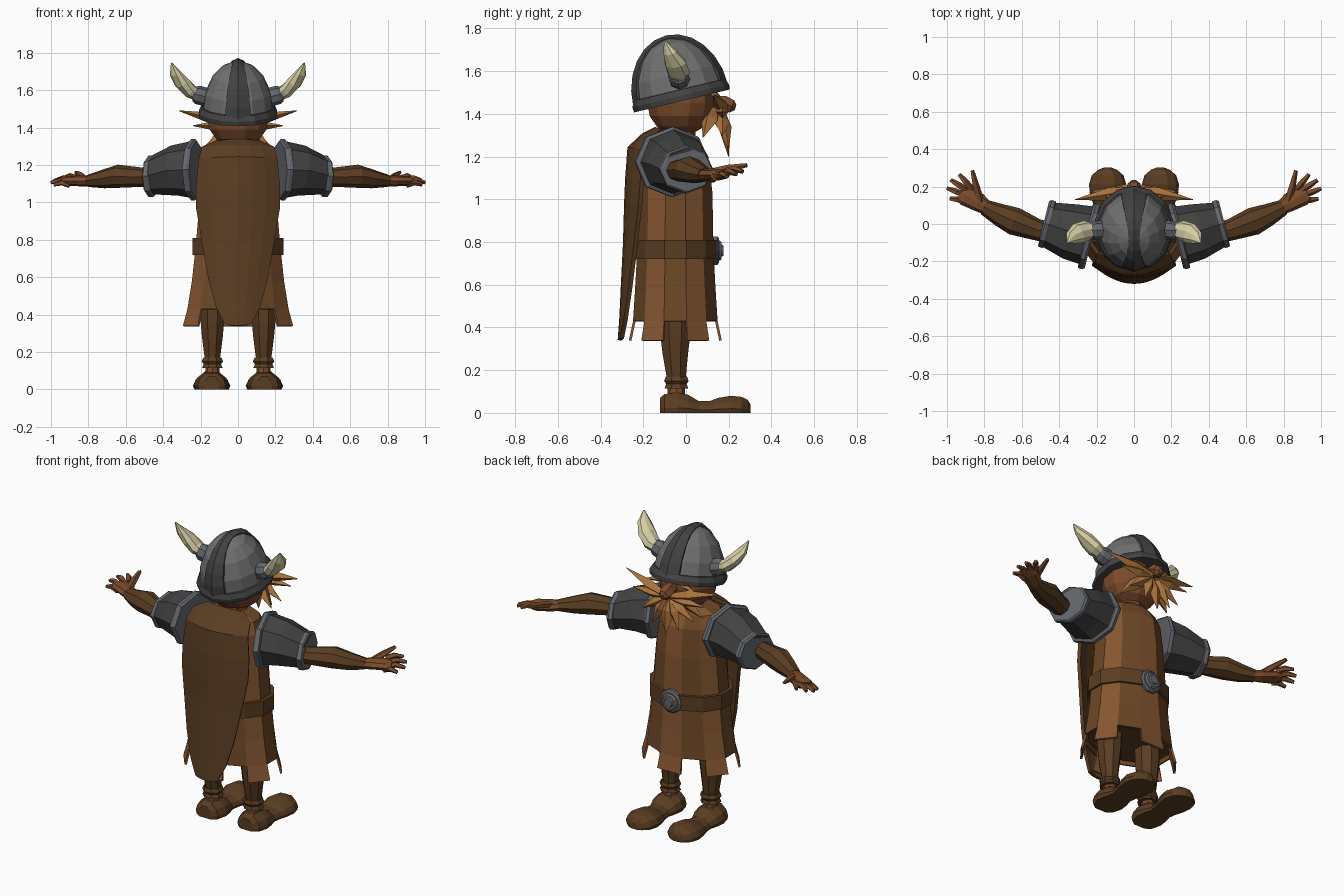
import bpy, bmesh, math
from mathutils import Vector, Matrix

if "Cube" in bpy.data.objects:
    bpy.data.objects.remove(bpy.data.objects["Cube"])

def material(name, r, g, b):
    lin = lambda c: (c / 255 / 12.92) if c < 11 else ((c / 255 + 0.055) / 1.055) ** 2.4
    m = bpy.data.materials.new(name)
    m.diffuse_color = (lin(r), lin(g), lin(b), 1)
    m.use_nodes = True
    m.node_tree.nodes["Principled BSDF"].inputs["Base Color"].default_value = m.diffuse_color
    return m

LIGHT = material("light leather", 134, 86, 49)
MID = material("mid leather", 108, 71, 38)
DARK = material("dark leather", 90, 61, 34)
SKIN = material("skin", 124, 76, 44)
HAIR = material("hair", 170, 114, 60)
STEEL = material("steel", 112, 112, 112)
IRON = material("dark iron", 66, 66, 67)
TRIM = material("trim steel", 100, 104, 110)
HORN = material("horn", 214, 207, 165)

def build(name, bm, *mats):
    bmesh.ops.recalc_face_normals(bm, faces=bm.faces[:])
    me = bpy.data.meshes.new(name)
    bm.to_mesh(me)
    bm.free()
    for m in mats:
        me.materials.append(m)
    ob = bpy.data.objects.new(name, me)
    bpy.context.collection.objects.link(ob)
    return ob

def loft(name, rings, *mats, caps=True, rule=None, skip=None):
    """Skin closed rings of points; rule(row, col) picks the material."""
    bm = bmesh.new()
    vs = [[bm.verts.new(p) for p in r] for r in rings]
    n = len(rings[0])
    for i in range(len(vs) - 1):
        for j in range(n):
            if skip and skip(i, j):
                continue
            k = (j + 1) % n
            f = bm.faces.new((vs[i][j], vs[i][k], vs[i + 1][k], vs[i + 1][j]))
            f.material_index = rule(i, j) if rule else 0
    if caps:
        bm.faces.new(vs[0])
        bm.faces.new(vs[-1])
    return build(name, bm, *mats)

def oval(c, rx, ry, n, off=0.0):
    return [(c[0] + rx * math.cos(2 * math.pi * (j + off) / n),
             c[1] + ry * math.sin(2 * math.pi * (j + off) / n), c[2]) for j in range(n)]

def tube(name, path, mat, n=8, side=1, off=0.0):
    """Path entries: x, y, z, horizontal radius, vertical radius."""
    pts = [Vector((p[0] * side, p[1], p[2])) for p in path]
    rings = []
    for i, p in enumerate(pts):
        t = (pts[min(i + 1, len(pts) - 1)] - pts[max(i - 1, 0)]).normalized()
        ref = Vector((0, 0, 1)) if abs(t.z) < 0.9 else Vector((0, 1, 0))
        a = t.cross(ref).normalized()
        b = a.cross(t)
        rings.append([p + a * path[i][3] * math.cos(2 * math.pi * (j + off) / n)
                      + b * path[i][4] * math.sin(2 * math.pi * (j + off) / n) for j in range(n)])
    return loft(name, rings, mat)

# Tunic: twelve striped panels, the lighter ones hang lower as tabs
rows = [(0.34, .305, .225, -.05), (0.43, .28, .205, -.05), (0.58, .255, .195, -.05),
        (0.76, .235, .185, -.05), (1.03, .21, .18, -.05), (1.2, .195, .165, -.055),
        (1.27, .175, .13, -.06), (1.31, .08, .08, -.05)]
tunic = loft("tunic", [oval((0, y, z), rx, ry, 12, .5) for z, rx, ry, y in rows], LIGHT, MID,
             caps=False, rule=lambda i, j: j % 2, skip=lambda i, j: i == 0 and j % 2 == 1)
tunic.modifiers.new("thickness", 'SOLIDIFY').thickness = 0.012
loft("tunic_lining", [oval((0, -.05, .45), .26, .185, 12, .5),
                      oval((0, -.05, .47), .24, .17, 12, .5)], DARK)

# Belt and buckle
loft("belt", [oval((0, -.05, z), .252, .2, 12, .5) for z in (.72, .81)], DARK)
for nm, r, y, m in (("buckle", .07, .155, TRIM), ("buckle_ring", .05, .166, STEEL),
                    ("buckle_boss", .03, .175, TRIM)):
    tube(nm, [(0, .12, .76, r, r), (0, y - .008, .76, r, r), (0, y, .76, r * .85, r * .85)], m, 10)

# Cape: a tapered sheet that bows around the back
bm = bmesh.new()
grid = []
for z, w, y, curl in ((1.33, .12, -.14, .03), (1.3, .19, -.2, .05), (1.24, .205, -.265, .07),
                      (1.1, .22, -.275, .07), (.98, .22, -.28, .065), (.8, .19, -.285, .05),
                      (.6, .155, -.295, .035), (.45, .115, -.302, .02), (.34, .07, -.31, .01)):
    grid.append([bm.verts.new((w * u / 3, y + curl * (u / 3) ** 2,
                               z - (.02 if z > .4 else -.02) * 0.5 * (u / 3) ** 2))
                 for u in range(-3, 4)])
for a, b in zip(grid, grid[1:]):
    for j in range(6):
        bm.faces.new((a[j], a[j + 1], b[j + 1], b[j]))
cape = build("cape", bm, DARK)
mod = cape.modifiers.new("thickness", 'SOLIDIFY')
mod.thickness, mod.offset = 0.02, 0

# Neck, head and nose
loft("neck", [oval((0, -.04, z), .085, .085, 8) for z in (1.27, 1.38)], SKIN)
head = [(1.315, .07), (1.34, .115), (1.39, .15), (1.45, .162), (1.53, .155), (1.6, .1)]
loft("head", [oval((0, -.025, z), r * 1.05, r, 12, .5) for z, r in head], SKIN)
tube("nose", [(0, .11, 1.46, .03, .03), (0, .18, 1.45, .042, .04),
              (0, .215, 1.435, .035, .035), (0, .232, 1.43, .015, .015)], SKIN, 6)

# Moustache and beard: tapered locks fanning from below the nose
locks = [((.01, .18, 1.42), (.315, .13, 1.49), .035), ((.02, .17, 1.41), (.24, .17, 1.41), .032),
         ((.02, .17, 1.4), (.175, .17, 1.3), .035), ((.02, .17, 1.4), (.09, .2, 1.24), .035),
         ((.03, .13, 1.42), (.17, .08, 1.29), .04), ((.03, .13, 1.5), (.17, .15, 1.47), .022)]
for side in (1, -1):
    for k, (a, b, r) in enumerate(locks):
        m = [a[i] * .6 + b[i] * .4 for i in range(3)]
        tube(f"beard_lock_{k}", [(*a, r * .5, r * .5), (*m, r, r * .9), (*b, .002, .002)],
             HAIR, 4, side)
tube("beard_centre", [(0, .13, 1.42, .05, .03), (0, .18, 1.33, .05, .025),
                      (0, .2, 1.2, .002, .002)], HAIR, 4)

# Helmet, tilted back
tilt = Matrix.Translation((0, -.025, 1.485)) @ Matrix.Rotation(math.radians(13.5), 4, 'X')
arc = [math.radians(a) for a in (0, 22, 44, 64, 82)]
objs = [loft("helmet_dome", [oval((0, 0, .275 * math.sin(a)), .192 * math.cos(a),
                                  .212 * math.cos(a), 14, .5) for a in arc], STEEL),
        loft("helmet_brim", [oval((0, 0, z), .21 + d, .23 + d, 14, .5) for z, d in
                             ((-.025, -.03), (-.025, 0), (.0, .003), (.028, -.012), (.03, -.03))],
             IRON)]
rings = []
for k in range(13):
    a = math.pi * k / 12
    w = .028 + .04 * abs(math.cos(a)) ** 1.5
    ring = []
    for sx, d in ((-1, -.02), (-1, .004), (0, .016), (1, .004), (1, -.02)):
        # narrow the radius at the band edges to follow the dome
        f = math.sqrt(1 - (w * sx / .2) ** 2)
        ring.append((sx * w, (.212 * f + d) * math.cos(a), (.275 * f + d) * math.sin(a)))
    rings.append(ring)
objs.append(loft("helmet_band", rings, IRON))
for ob in objs:
    ob.data.transform(tilt)

sleeve = [(.235, -.065, 1.175, .16, .155), (.34, -.04, 1.17, .15, .135), (.465, 0, 1.14, .12, .1)]
for side in (1, -1):
    # Horns
    tube("horn_collar", [(.16, -.03, 1.56, .05, .05), (.215, -.035, 1.575, .05, .05),
                         (.235, -.035, 1.58, .04, .04)], TRIM, 8, side)
    tube("horn", [(.21, -.03, 1.575, .035, .035), (.255, -.035, 1.595, .055, .038),
                  (.3, -.05, 1.64, .056, .038), (.335, -.075, 1.69, .038, .026),
                  (.355, -.1, 1.745, .004, .004)], HORN, 8, side)

    # Armoured sleeve with a trim ring at each end
    tube("sleeve", sleeve, IRON, 8, side)
    for nm, x, y, z, r, v in (("shoulder_ring", .24, -.065, 1.175, .18, .165),
                              ("cuff_ring", .465, 0, 1.14, .13, .112)):
        tube(nm, [(x - .018, y - .005, z, r * .95, v * .95), (x - .01, y - .003, z, r, v),
                  (x + .01, y + .003, z, r, v), (x + .018, y + .005, z, r * .93, v * .93)],
             TRIM, 8, side)

    # Forearm
    tube("forearm", [(.44, -.05, 1.135, .055, .05), (.52, -.03, 1.135, .058, .052),
                     (.64, .015, 1.14, .075, .062), (.72, .05, 1.125, .06, .05),
                     (.8, .09, 1.115, .042, .033)], DARK, 8, side)
    # Hand, fingers and thumb
    tube("palm", [(.78, .08, 1.115, .035, .028), (.83, .115, 1.115, .05, .03),
                  (.9, .155, 1.115, .058, .026), (.925, .17, 1.115, .045, .018)], SKIN, 8, side)
    for k, (b, t) in enumerate((((.87, .19), (.935, .265)), ((.895, .18), (.98, .235)),
                                ((.905, .155), (1.0, .19)), ((.9, .125), (.985, .135)))):
        z = 1.13 - .012 * k
        tube(f"finger_{k}", [(*b, z, .017, .018), ((b[0] + t[0]) / 2, (b[1] + t[1]) / 2, z + .012,
                             .018, .016), (*t, z, .011, .01)], SKIN, 5, side)
    tube("thumb", [(.82, .12, 1.125, .02, .02), (.845, .2, 1.145, .02, .018),
                   (.865, .285, 1.16, .011, .01)], SKIN, 5, side)

    # Leg, ankle cuff and ankle
    x = .137
    tube("leg", [(x, -.05, .55, .075, .08), (x, -.05, .36, .068, .075), (x, -.05, .28, .06, .065),
                 (x, -.045, .15, .042, .046)], DARK, 8, side, .5)
    tube("ankle_cuff", [(x, -.045, .17, .052, .054), (x, -.045, .15, .062, .062),
                        (x, -.045, .135, .05, .052), (x, -.045, .115, .06, .06)],
         DARK, 8, side, .5)
    tube("ankle", [(x, -.045, .13, .036, .04), (x, -.045, .07, .04, .042)], SKIN, 8, side)

    # Shoe: cross-sections from heel to rounded toe
    rings = []
    for y, w, h in ((-.122, .04, .07), (-.1, .075, .088), (-.04, .092, .095), (.01, .085, .085),
                    (.06, .07, .055), (.11, .078, .055), (.15, .092, .07), (.21, .1, .08),
                    (.26, .085, .075), (.29, .05, .06), (.302, .02, .04)):
        rings.append([(side * (x + .004) + w * u, y, h * v) for u, v in
                      ((-.92, 0), (-1, .25), (-.85, .65), (-.4, 1), (.4, 1), (.85, .65),
                       (1, .25), (.92, 0))])
    loft("shoe", rings, DARK)
